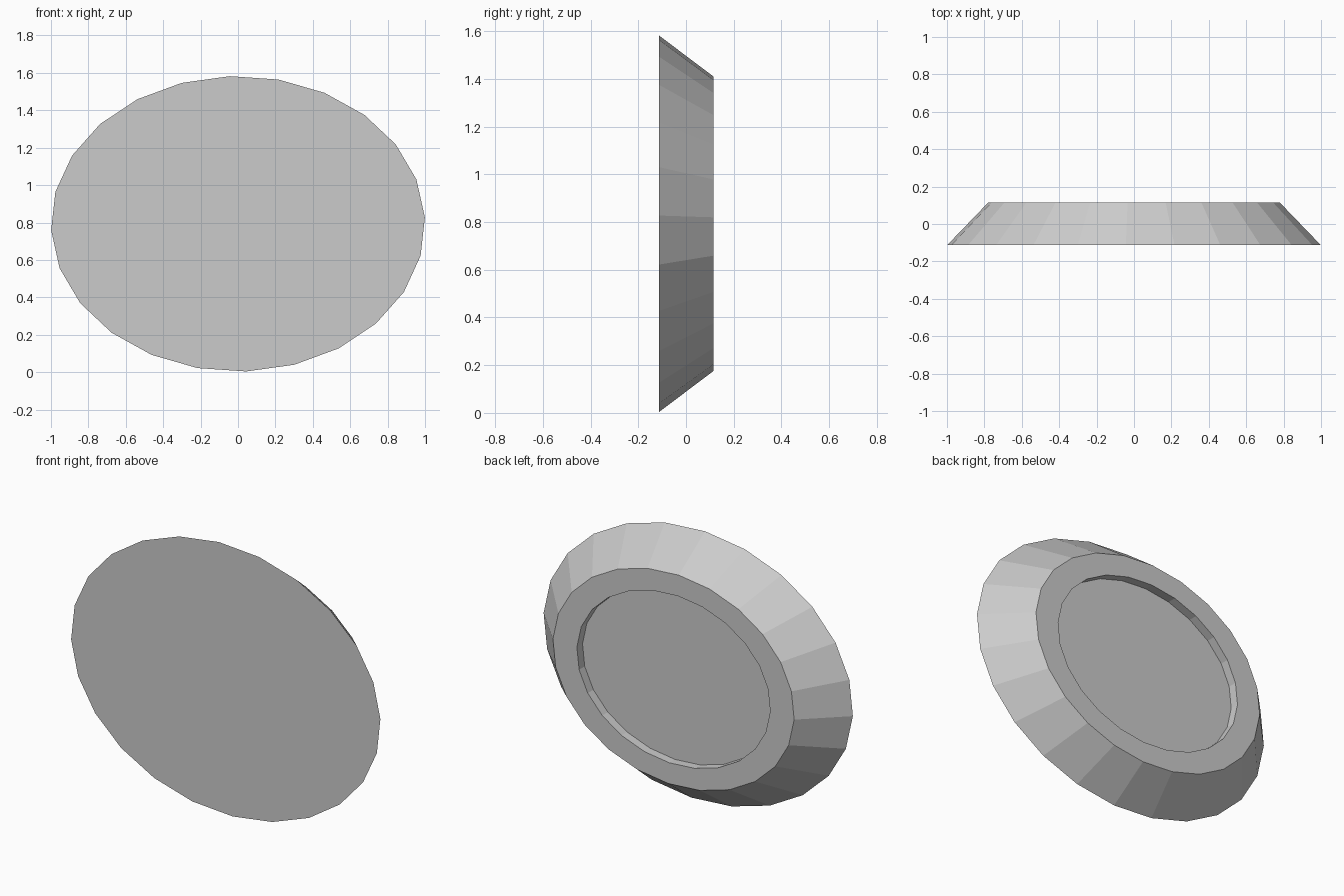
import bpy, bmesh
from math import cos, sin, radians

if "Cube" in bpy.data.objects:
    bpy.data.objects.remove(bpy.data.objects["Cube"])

SIDES = 24
CENTRE_Z = 0.793
# Ellipse rings from front to recess floor: (half width, half height, y)
RINGS = [
    (1.0, 0.79, -0.113),    # front face edge
    (0.78, 0.618, 0.115),   # back rim, outer edge
    (0.625, 0.495, 0.115),  # back rim, inner edge
    (0.625, 0.495, 0.063),  # recess floor edge
]

bm = bmesh.new()


def ring(a, b, y):
    angles = [radians(2.5 + 360 * i / SIDES) for i in range(SIDES)]
    return [bm.verts.new((a * cos(t), y, CENTRE_Z + b * sin(t))) for t in angles]


loops = [ring(*r) for r in RINGS]

# Bevelled side, back rim and recess wall
for r0, r1 in zip(loops, loops[1:]):
    for i in range(SIDES):
        j = (i + 1) % SIDES
        bm.faces.new((r0[i], r0[j], r1[j], r1[i]))

# Front face and recess floor
bm.faces.new(loops[0])
bm.faces.new(loops[-1])
bmesh.ops.recalc_face_normals(bm, faces=bm.faces)

mesh = bpy.data.meshes.new("oval_disc")
bm.to_mesh(mesh)
bm.free()
bpy.context.collection.objects.link(bpy.data.objects.new("oval_disc", mesh))
